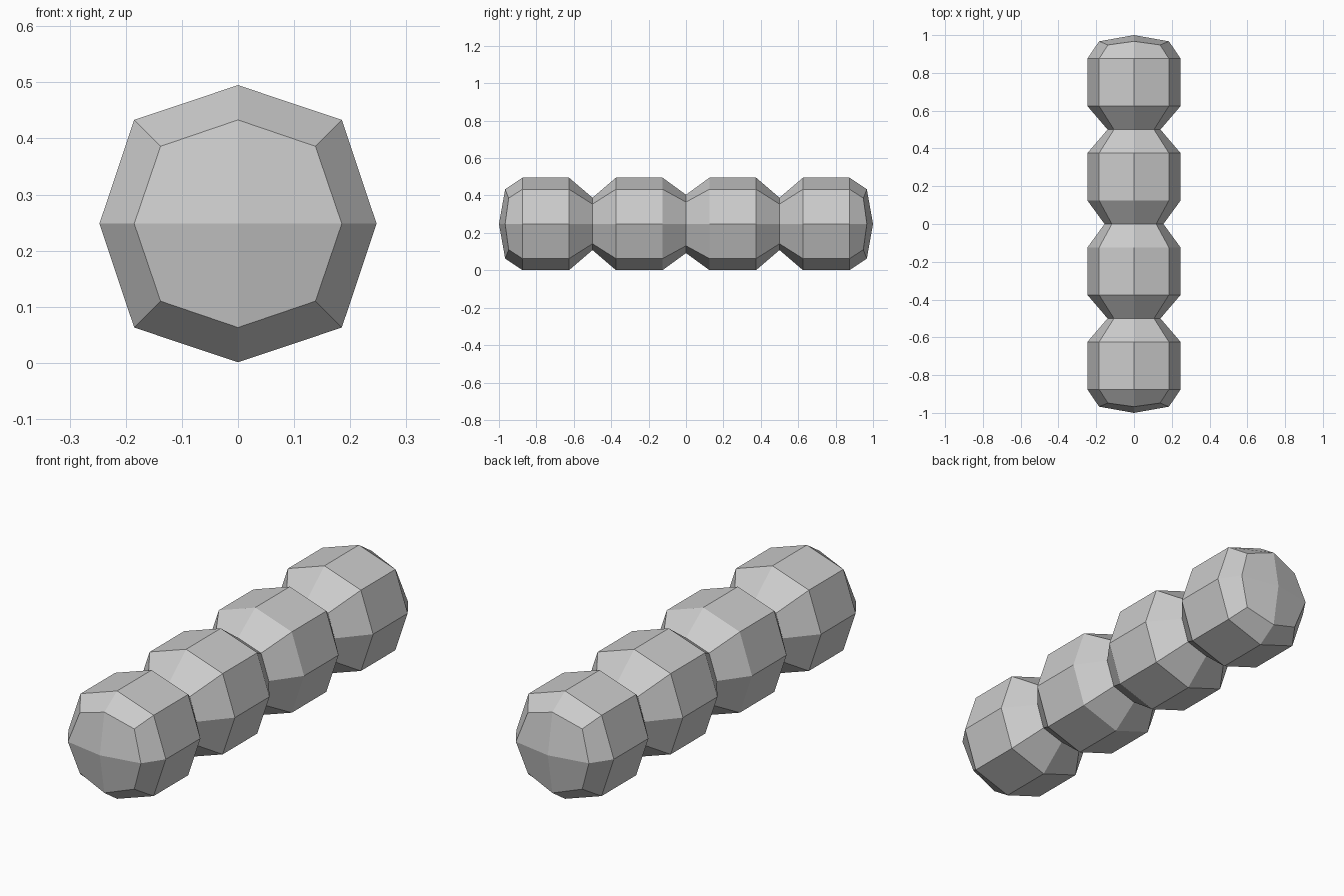
import bpy, bmesh, math

if "Cube" in bpy.data.objects:
    bpy.data.objects.remove(bpy.data.objects["Cube"])

CENTRE_Z = 0.248
grey = bpy.data.materials.new("plain grey")
grey.diffuse_color = (0.6, 0.6, 0.6, 1)
grey.use_nodes = True
grey.node_tree.nodes["Principled BSDF"].inputs["Base Color"].default_value = grey.diffuse_color

bm = bmesh.new()


def ring(y, radius, corner, corner_y=None):
    """Octagon around the y axis; its odd points sit at (corner, corner)."""
    verts = []
    for i in range(8):
        a = i * math.pi / 4
        odd = i % 2 == 1
        r = corner * math.sqrt(2) if odd else radius
        yy = corner_y if odd and corner_y is not None else y
        verts.append(bm.verts.new((r * math.cos(a), yy, CENTRE_Z + r * math.sin(a))))
    return verts


# Rings from front to back: rounded end, four drums with pinched waists, rounded end
rings = [ring(-0.967, 0.185, 0.138, -0.948)]
waists = {-0.5: (0.14, 0.106), 0.0: (0.156, 0.117), 0.5: (0.14, 0.106)}
for drum_y in (-0.75, -0.25, 0.25, 0.75):
    rings += [ring(drum_y - 0.125, 0.247, 0.185), ring(drum_y + 0.125, 0.247, 0.185)]
    if drum_y + 0.25 in waists:
        rings.append(ring(drum_y + 0.25, *waists[drum_y + 0.25]))
rings.append(ring(0.967, 0.185, 0.138, 0.948))

# Side walls
for a, b in zip(rings, rings[1:]):
    for i in range(8):
        j = (i + 1) % 8
        bm.faces.new((a[i], a[j], b[j], b[i]))

# Four-sided patches meeting at the tip of each end
for end, y in ((rings[0], -1), (rings[-1], 1)):
    tip = bm.verts.new((0, y, CENTRE_Z))
    for i in range(0, 8, 2):
        bm.faces.new((tip, end[i], end[i + 1], end[(i + 2) % 8]))

bmesh.ops.recalc_face_normals(bm, faces=bm.faces)
mesh = bpy.data.meshes.new("segmented_body")
bm.to_mesh(mesh)
bm.free()
mesh.materials.append(grey)
body = bpy.data.objects.new("segmented_body", mesh)
bpy.context.collection.objects.link(body)
